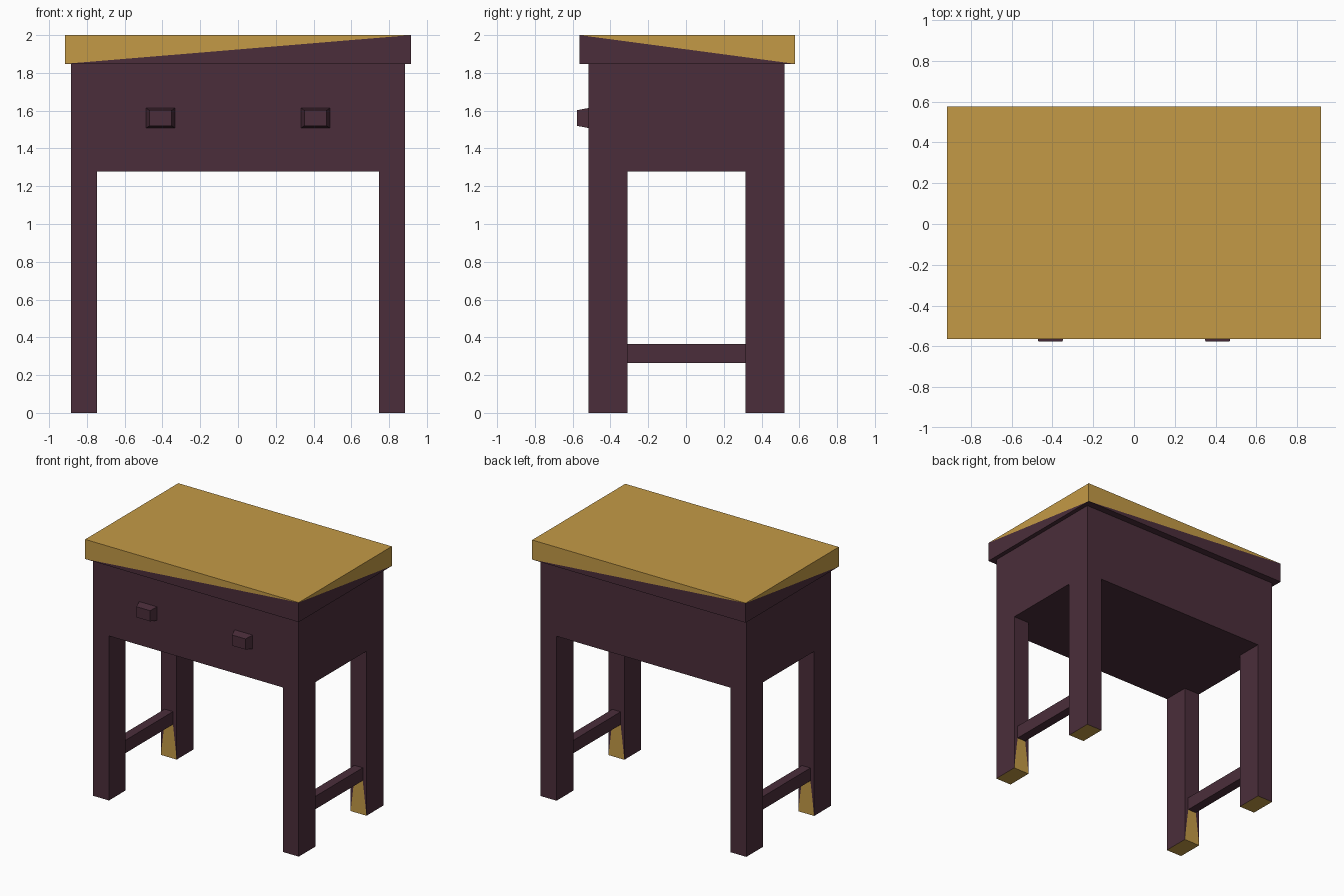
import bpy
import bmesh
from mathutils import Vector

cube = bpy.data.objects.get("Cube")
if cube:
    bpy.data.objects.remove(cube, do_unlink=True)


def make_material(name, rgb):
    mat = bpy.data.materials.new(name)
    mat.use_nodes = True
    colour = (*rgb, 1)
    mat.diffuse_color = colour
    mat.node_tree.nodes["Principled BSDF"].inputs["Base Color"].default_value = colour
    return mat


PLUM = make_material("plum paint", (0.070, 0.027, 0.043))
GOLD = make_material("golden wood", (0.552, 0.323, 0.061))


def box_mesh(lo, hi):
    """A bmesh box spanning two opposite corners."""
    bm = bmesh.new()
    bmesh.ops.create_cube(bm, size=1)
    lo, hi = Vector(lo), Vector(hi)
    for v in bm.verts:
        v.co = (lo + hi) / 2 + v.co * (hi - lo)
    bm.normal_update()
    return bm


def finish(bm, name):
    mesh = bpy.data.meshes.new(name)
    bm.normal_update()
    bm.to_mesh(mesh)
    bm.free()
    mesh.materials.append(PLUM)
    mesh.materials.append(GOLD)
    obj = bpy.data.objects.new(name, mesh)
    bpy.context.collection.objects.link(obj)
    return obj


# Main dimensions
BODY_X, FRONT, BACK = 0.883, -0.516, 0.521
BODY_Z, TOP_Z = 1.277, 1.848
LEG_IN_X, LEG_IN_FRONT, LEG_IN_BACK = 0.747, -0.311, 0.315
RAIL_LOW, RAIL_HIGH, RAIL_HALF = 0.264, 0.364, 0.036
LEG_MID_X = (BODY_X + LEG_IN_X) / 2

# Drawer body
finish(box_mesh((-BODY_X, FRONT, BODY_Z), (BODY_X, BACK, TOP_Z)), "drawer_body")

# Tabletop: each edge face is split along a diagonal, gold above and plum below
bm = box_mesh((-0.917, -0.565, TOP_Z), (0.917, 0.577, 2))
mid_z = (TOP_Z + 2) / 2
for face in [f for f in bm.faces if abs(f.normal.z) < 0.5]:
    ends = [v for v in face.verts if (v.co.z > mid_z) == (v.co.x * v.co.y < 0)]
    bmesh.utils.face_split(face, ends[0], ends[1])
for face in bm.faces:
    face.material_index = int(face.calc_center_median().z > mid_z)
finish(bm, "tabletop")


def build_leg(name, side, outer_y, inner_y):
    """Square leg with a bare tapered patch under the rail and a bare foot."""
    x0, x1 = sorted((side * LEG_IN_X, side * BODY_X))
    y0, y1 = sorted((outer_y, inner_y))
    bm = box_mesh((x0, y0, 0), (x1, y1, BODY_Z))
    bmesh.ops.bisect_plane(bm, geom=bm.verts[:] + bm.edges[:] + bm.faces[:],
                           plane_co=(0, 0, RAIL_LOW), plane_no=(0, 0, 1))
    mid = side * LEG_MID_X

    def inner_low_faces():
        return [f for f in bm.faces
                if all(abs(v.co.y - inner_y) < 1e-4 and v.co.z < RAIL_LOW + 1e-4
                       for v in f.verts)]

    for corner, shift in ((x0, -RAIL_HALF), (x1, RAIL_HALF)):
        bm.normal_update()
        faces = inner_low_faces()
        edges = {e for f in faces for e in f.edges}
        verts = {v for f in faces for v in f.verts}
        slope = Vector((mid + shift - corner, 0, RAIL_LOW))
        bmesh.ops.bisect_plane(bm, geom=list(verts) + list(edges) + faces, dist=1e-5,
                               plane_co=(corner, inner_y, 0),
                               plane_no=slope.cross(Vector((0, 1, 0))).normalized())
    bm.normal_update()
    for face in inner_low_faces():
        if abs(face.calc_center_median().x - mid) < 0.01:
            face.material_index = 1
    for face in bm.faces:
        if face.normal.z < -0.5:
            face.material_index = 1
    finish(bm, name)


# Legs, side rails and drawer knobs, mirrored left and right
for side, label in ((1, "left"), (-1, "right")):
    build_leg("front_leg_" + label, side, FRONT, LEG_IN_FRONT)
    build_leg("back_leg_" + label, side, BACK, LEG_IN_BACK)

    mid = side * LEG_MID_X
    finish(box_mesh((mid - RAIL_HALF, LEG_IN_FRONT, RAIL_LOW),
                    (mid + RAIL_HALF, LEG_IN_BACK, RAIL_HIGH)), "side_rail_" + label)

    # Knob narrows towards its front face
    centre = Vector((side * 0.41, 0, 1.561))
    bm = box_mesh((centre.x - 0.077, -0.577, centre.z - 0.053),
                  (centre.x + 0.077, FRONT, centre.z + 0.053))
    for v in bm.verts:
        if v.co.y < -0.55:
            v.co.x = centre.x + (v.co.x - centre.x) * 0.76
            v.co.z = centre.z + (v.co.z - centre.z) * 0.78
    finish(bm, "drawer_knob_" + label)
